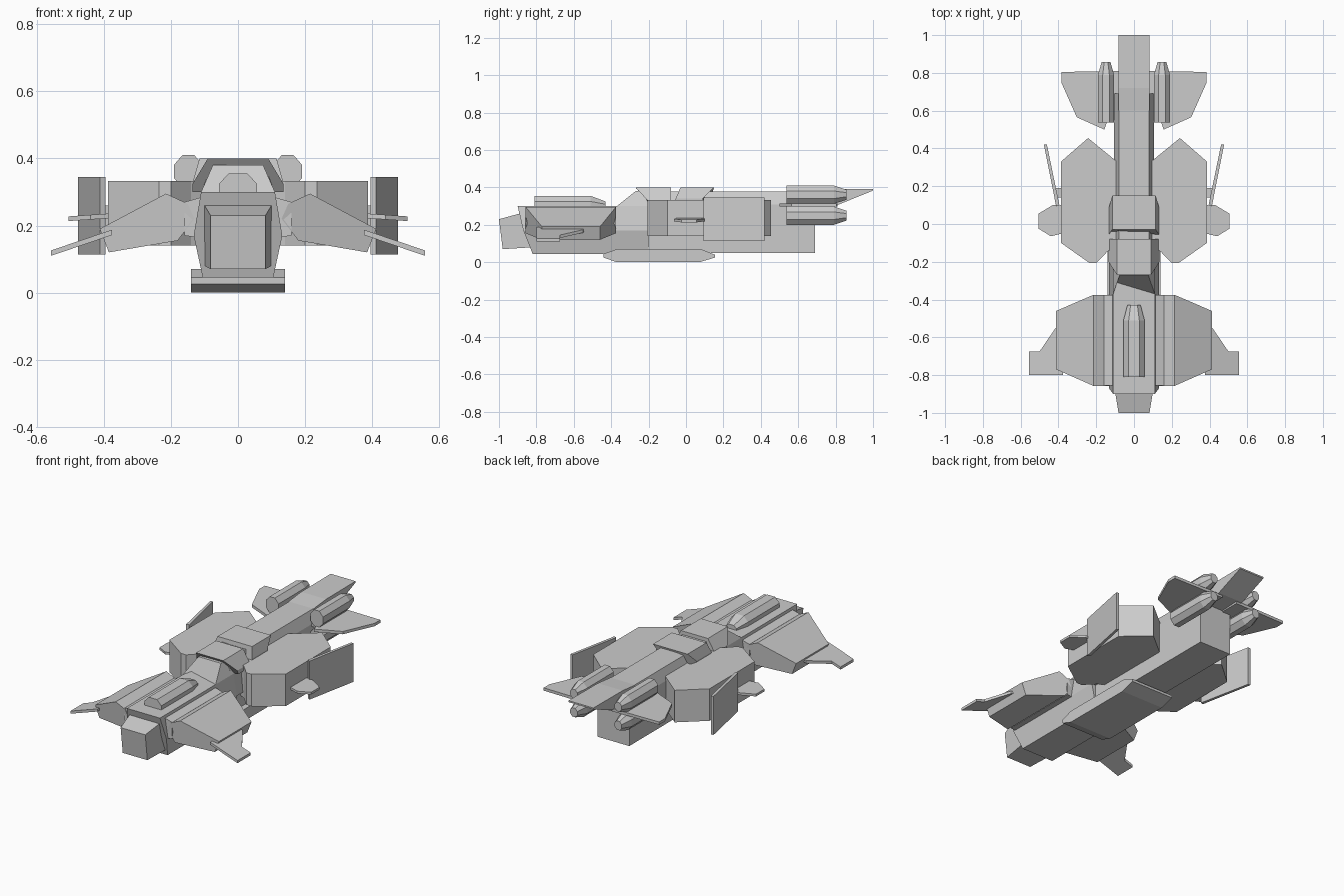
import bpy, bmesh, math


def loft(name, rings, mirror=False):
    """Skin a list of equal-length point rings and cap both ends."""
    bm = bmesh.new()
    vs = [[bm.verts.new(p) for p in ring] for ring in rings]
    n = len(rings[0])
    for a, b in zip(vs, vs[1:]):
        for i in range(n):
            j = (i + 1) % n
            bm.faces.new((a[i], a[j], b[j], b[i]))
    bm.faces.new(vs[0])
    bm.faces.new(vs[-1])
    bmesh.ops.recalc_face_normals(bm, faces=bm.faces)
    me = bpy.data.meshes.new(name)
    bm.to_mesh(me)
    bm.free()
    ob = bpy.data.objects.new(name, me)
    bpy.context.collection.objects.link(ob)
    if mirror:
        ob.modifiers.new("Mirror", 'MIRROR').use_mirror_merge = False
    return ob


def side_profile(name, pts, w):
    """Extrude a (y, z) profile across the centre line."""
    return loft(name, [[(s * w, y, z) for y, z in pts] for s in (-1, 1)])


def plan_profile(name, pts, z0, z1, slope=0.0, x0=0.0):
    """Extrude an (x, y) outline upward, optionally drooping with x; mirrored."""
    return loft(name, [[(x, y, z + slope * (x - x0)) for x, y in pts]
                       for z in (z0, z1)], True)


def section(half, ys):
    """Symmetric ring from right-hand (x, z) points, top to bottom, y per point."""
    right = [(x, y, z) for (x, z), y in zip(half, ys)]
    return right + [(-x, y, z) for x, y, z in reversed(right)]


# Front hull with raked front end
hull = [(0.11, 0.30), (0.132, 0.17), (0.105, 0.045)]
loft("front_hull", [section(hull, (-0.90, -0.87, -0.82)),
                    section(hull, (-0.20,) * 3)])

# Nose block
loft("nose", [
    section([(0.10, 0.26), (0.10, 0.08)], (-0.89, -0.82)),
    section([(0.082, 0.23), (0.082, 0.07)], (-1.0, -0.98))])

# Raised canopy with sloping windscreen
canopy = [(0.075, 0.38), (0.11, 0.30), (0.13, 0.17)]
loft("canopy", [section(canopy, (-0.27, -0.37, -0.37)),
                section(canopy, (-0.08,) * 3)])

# Rear body
body = [(0.08, 0.378), (0.105, 0.31), (0.105, 0.05)]
loft("rear_body", [section(body, (-0.22,) * 3), section(body, (0.69,) * 3)])

# Two roof collars
collar = [(0.09, 0.40), (0.135, 0.325), (0.135, 0.30), (0.10, 0.30)]
loft("front_collar", [section(collar, (-0.27, -0.20, -0.19, -0.19)),
                      section(collar, (-0.08,) * 4)])
loft("rear_collar", [
    section([(0.115, 0.40), (0.132, 0.34), (0.132, 0.20)], (-0.03, -0.055, -0.055)),
    section([(0.115, 0.40), (0.132, 0.34), (0.132, 0.20)], (0.15, 0.09, 0.09))])

# Belly slab
side_profile("belly_slab", [
    (-0.44, 0.025), (-0.44, 0.045), (-0.37, 0.07), (0.08, 0.07),
    (0.155, 0.04), (0.155, 0.025), (0.07, 0.0), (-0.37, 0.0)], 0.14)

# Spine housing on the nose deck
spine = [(0.028, 0.355), (0.056, 0.325), (0.056, 0.29)]
loft("deck_spine", [
    section(spine, (-0.81,) * 3), section(spine, (-0.51,) * 3),
    section([(0.018, 0.325), (0.035, 0.31), (0.035, 0.29)], (-0.43,) * 3)])

# Front wing pods, shorter toward the tip
wing = [(0.15, 0.265), (0.215, 0.295), (0.412, 0.19),
        (0.385, 0.12), (0.18, 0.155), (0.13, 0.22)]
rings = []
for root, tip in ((-0.857, -0.77), (-0.375, -0.46)):
    rings.append([(x, tip if x > 0.3 else root, z) for x, z in wing])
loft("front_wing", rings, True)
loft("front_wing_root", [[(x, y, z) for x, z in
     ((0.09, 0.29), (0.16, 0.27), (0.16, 0.17), (0.09, 0.16))]
     for y in (-0.855, -0.375)], True)

# Drooping wing-tip fins
plan_profile("wing_tip_fin", [
    (0.375, -0.80), (0.375, -0.54), (0.415, -0.55), (0.50, -0.675),
    (0.557, -0.675), (0.557, -0.80)], 0.17, 0.186, -0.34, 0.38)

# Mid side pods
plan_profile("side_pod", [
    (0.08, -0.11), (0.14, -0.145), (0.20, -0.207), (0.235, -0.207),
    (0.387, -0.10), (0.387, 0.33), (0.243, 0.455), (0.09, 0.33)], 0.14, 0.333)

# Small pod fins
plan_profile("pod_fin", [
    (0.38, 0.10), (0.43, 0.10), (0.505, 0.055), (0.505, -0.025),
    (0.44, -0.065), (0.38, -0.05)], 0.222, 0.236, -0.07, 0.38)

# Splayed vertical plates behind the pods
plan_profile("pod_plate", [
    (0.395, 0.10), (0.412, 0.093), (0.477, 0.42), (0.461, 0.42)], 0.113, 0.345)
loft("plate_strut", [[(x, y, z) for x, y in
     ((0.37, 0.14), (0.41, 0.14), (0.42, 0.19), (0.37, 0.19))]
     for z in (0.2, 0.26)], True)

# Tail boom wedge
side_profile("tail_boom", [
    (0.60, 0.378), (0.72, 0.39), (1.0, 0.392), (1.0, 0.383),
    (0.82, 0.31), (0.60, 0.30)], 0.083)

# Rear wings
plan_profile("rear_wing", [
    (0.05, 0.81), (0.385, 0.805), (0.385, 0.75), (0.303, 0.565),
    (0.157, 0.50), (0.14, 0.55), (0.05, 0.55)], 0.297, 0.314)

# Four octagonal thrusters with tapered tails
for label, zc in (("upper", 0.361), ("lower", 0.249)):
    rings = []
    for y, s in ((0.537, 1.0), (0.79, 1.0), (0.857, 0.55)):
        rings.append([(0.148 + 0.046 * s * math.cos(a), y,
                       zc + 0.053 * s * math.sin(a))
                      for a in (math.pi * (k + 0.5) / 4 for k in range(8))])
    loft(label + "_thruster", rings, True)
